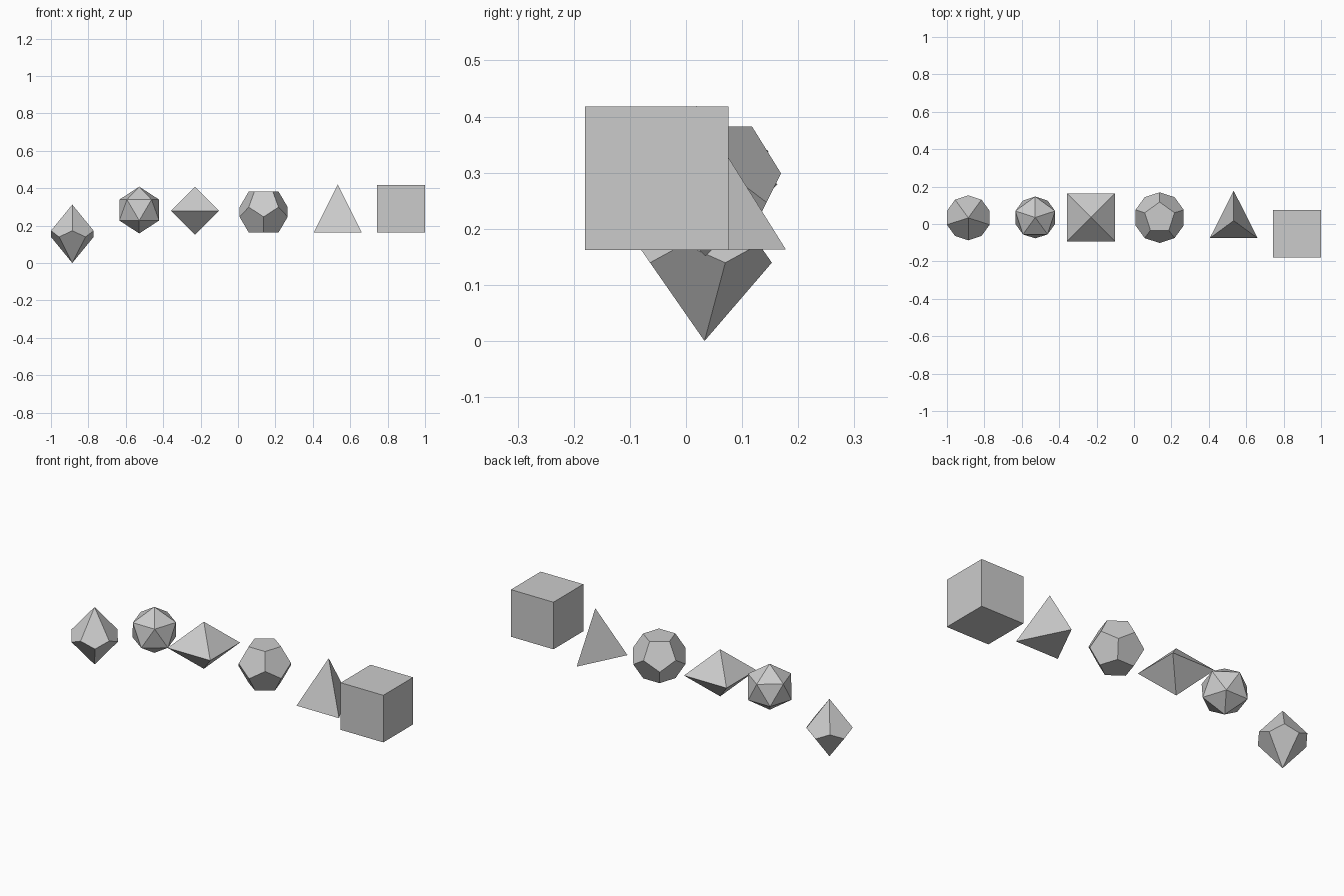
import bpy, bmesh
from math import cos, sin, radians, sqrt

if "Cube" in bpy.data.objects:
    bpy.data.objects.remove(bpy.data.objects["Cube"])


def ring(n, radius, z, start):
    """Points evenly spaced on a level circle."""
    return [(radius * cos(radians(start + 360 * i / n)),
             radius * sin(radians(start + 360 * i / n)), z) for i in range(n)]


def solid(name, location, points):
    """Flat-faced convex solid wrapped around the points."""
    bm = bmesh.new()
    for p in points:
        bm.verts.new(p)
    bmesh.ops.convex_hull(bm, input=bm.verts[:])
    # merge coplanar triangles into whole faces
    bmesh.ops.dissolve_limit(bm, angle_limit=radians(2),
                             verts=bm.verts[:], edges=bm.edges[:])
    bmesh.ops.recalc_face_normals(bm, faces=bm.faces[:])
    mesh = bpy.data.meshes.new(name)
    bm.to_mesh(mesh)
    bm.free()
    obj = bpy.data.objects.new(name, mesh)
    obj.location = location
    bpy.context.collection.objects.link(obj)
    return obj


H = 0.128  # half the common width

# six-sided die
bpy.ops.mesh.primitive_cube_add(size=2 * H, location=(0.872, -0.052, 0.29))
bpy.context.object.name = "six_sided_die"

# four-sided die
solid("four_sided_die", (0.533, 0, 0.163),
      [(-H, -0.076, 0), (H, -0.076, 0), (0, 0.178, 0), (0, 0.018, 2 * H)])

# twelve-sided die: face down, four pentagon rings
a = 0.0984
solid("twelve_sided_die", (0.137, 0.034, 0.2727),
      ring(5, 0.8507 * a, 1.1135 * a, 90) + ring(5, 1.3764 * a, 0.2629 * a, 90)
      + ring(5, 1.3764 * a, -0.2629 * a, -90) + ring(5, 0.8507 * a, -1.1135 * a, -90))

# eight-sided die: square belt and two tips
solid("eight_sided_die", (-0.23, 0.035, 0.279),
      ring(4, H * sqrt(2), 0, 45) + [(0, 0, H), (0, 0, -H)])

# twenty-sided die: point up
r = 0.125
solid("twenty_sided_die", (-0.528, 0.035, 0.283),
      ring(5, r * 2 / sqrt(5), r / sqrt(5), 90)
      + ring(5, r * 2 / sqrt(5), -r / sqrt(5), -90)
      + [(0, 0, r), (0, 0, -r)])

# ten-sided die: zigzag belt between two tips
h = 0.156
d = h * (1 - cos(radians(36))) / (1 + cos(radians(36)))
solid("ten_sided_die", (-0.886, 0.033, h),
      ring(5, 0.12, d, -90) + ring(5, 0.12, -d, 90) + [(0, 0, h), (0, 0, -h)])
